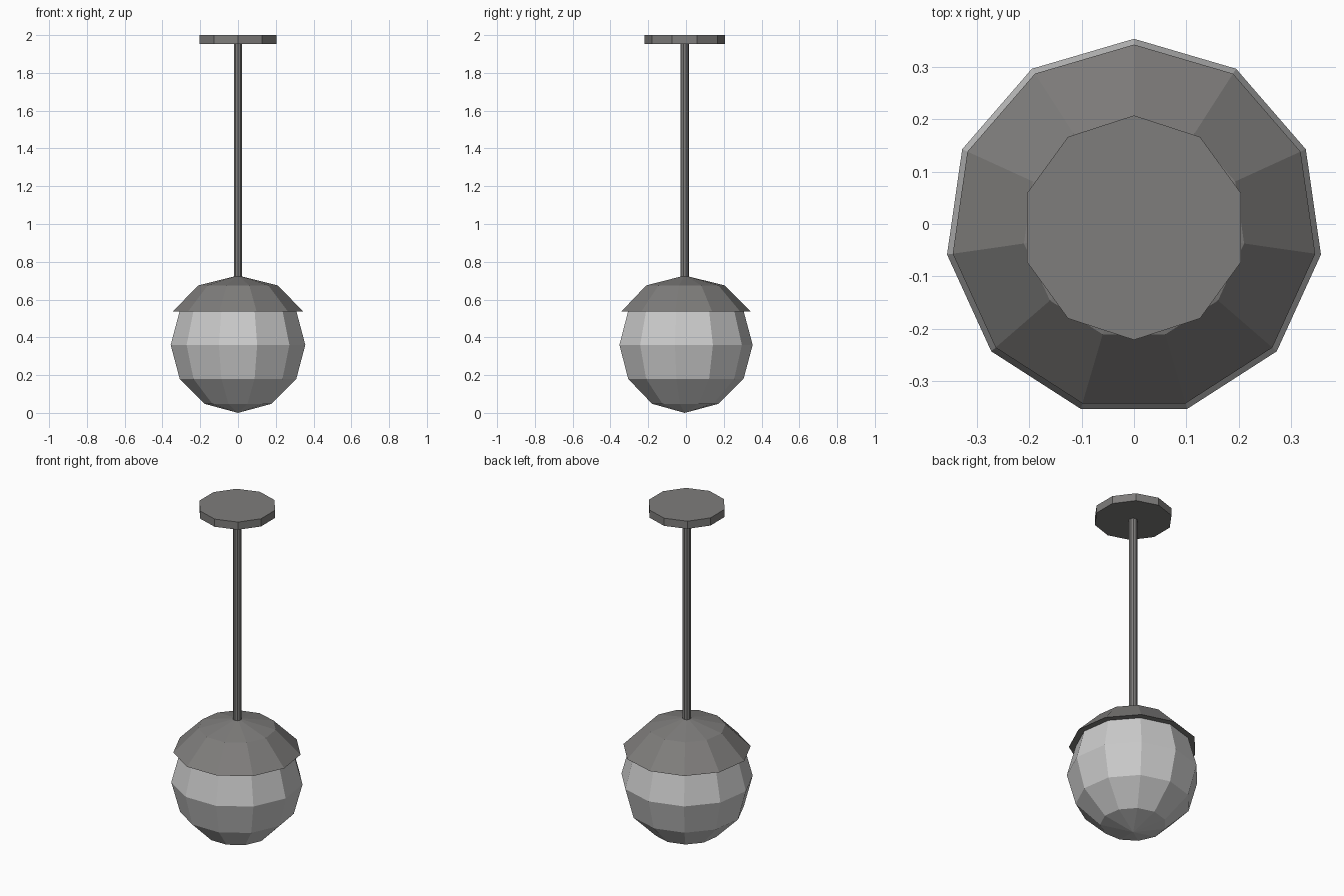
import bpy
import bmesh
from math import sin, cos, pi, radians

if "Cube" in bpy.data.objects:
    bpy.data.objects.remove(bpy.data.objects["Cube"])

CY = -0.007  # shared axis, so the odd-sided globe is centred in y


def material(name, color):
    mat = bpy.data.materials.new(name)
    mat.diffuse_color = (*color, 1)
    mat.use_nodes = True
    mat.node_tree.nodes["Principled BSDF"].inputs["Base Color"].default_value = mat.diffuse_color
    return mat


metal = material("dark_metal", (0.21, 0.205, 0.20))
glass = material("pale_glass", (0.66, 0.66, 0.66))


def lathe(name, profile, sides, mat):
    """Revolve (radius, z) points into a flat-shaded solid, one corner facing +y."""
    bm = bmesh.new()
    rings = []
    for r, z in profile:
        if r == 0:
            rings.append([bm.verts.new((0, CY, z))])
        else:
            rings.append([bm.verts.new((r * sin(2 * pi * i / sides),
                                        CY + r * cos(2 * pi * i / sides), z))
                          for i in range(sides)])
    for a, b in zip(rings, rings[1:]):
        for i in range(sides):
            j = (i + 1) % sides
            if len(a) == 1:
                bm.faces.new((a[0], b[i], b[j]))
            elif len(b) == 1:
                bm.faces.new((a[i], a[j], b[0]))
            else:
                bm.faces.new((a[i], a[j], b[j], b[i]))
    # Flat end caps
    for ring in (rings[0], rings[-1]):
        if len(ring) > 1:
            bm.faces.new(ring)
    bmesh.ops.recalc_face_normals(bm, faces=bm.faces)
    mesh = bpy.data.meshes.new(name)
    bm.to_mesh(mesh)
    bm.free()
    mesh.materials.append(mat)
    obj = bpy.data.objects.new(name, mesh)
    bpy.context.collection.objects.link(obj)
    return obj


# Globe: 11 segments, 6 rings
R = 0.36
globe = [(0, 0)]
globe += [(R * cos(radians(a)), R + R * sin(radians(a))) for a in (-60, -30, 0, 30, 60)]
globe += [(0, 2 * R)]
lathe("globe", globe, 11, glass)

# Shade cap overhanging the top of the globe
lathe("shade_cap", [(0.349, 0.537), (0.212, 0.675), (0, 0.727)], 11, metal)

# Hanging rod and ceiling plate
lathe("rod", [(0.023, 0.70), (0.023, 1.96)], 10, metal)
lathe("ceiling_plate", [(0.214, 1.954), (0.214, 2.0)], 10, metal)
